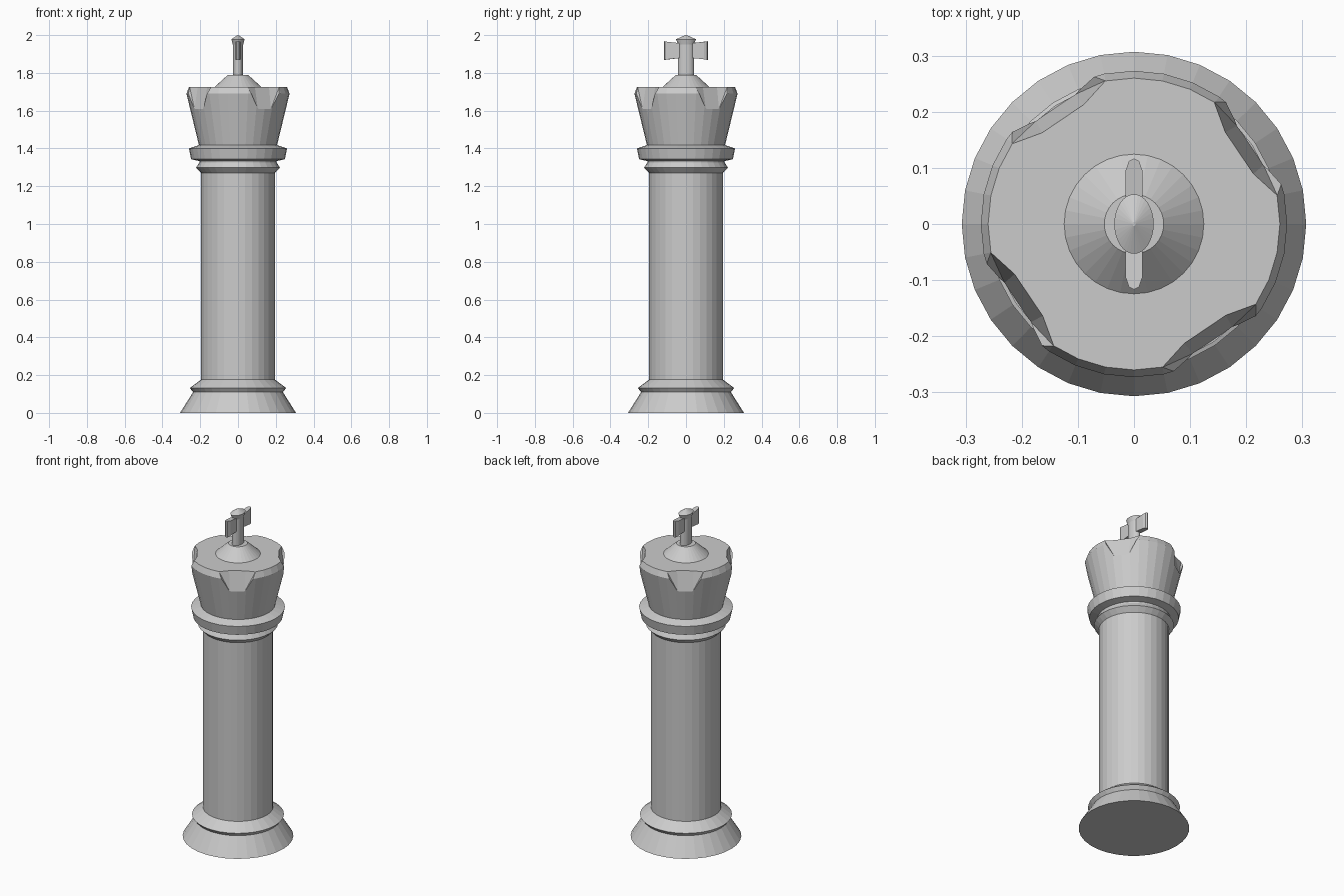
import bpy
import bmesh
from math import cos, sin, pi, radians

cube = bpy.data.objects.get("Cube")
if cube:
    bpy.data.objects.remove(cube, do_unlink=True)

SIDES = 32
GREY = (0.6, 0.6, 0.6, 1)
stone = bpy.data.materials.new("plain grey")
stone.use_nodes = True
stone.diffuse_color = GREY
stone.node_tree.nodes["Principled BSDF"].inputs["Base Color"].default_value = GREY


def finish(name, bm):
    """Turn a bmesh into a flat-shaded object."""
    bmesh.ops.recalc_face_normals(bm, faces=bm.faces)
    mesh = bpy.data.meshes.new(name)
    bm.to_mesh(mesh)
    bm.free()
    mesh.materials.append(stone)
    obj = bpy.data.objects.new(name, mesh)
    bpy.context.collection.objects.link(obj)
    return obj


def lathe(name, profile, sx=1, sy=1):
    """Stack rings of (radius, height), stretched by sx and sy, and cap the ends."""
    bm = bmesh.new()
    rings = []
    for r, z in profile:
        rings.append([bm.verts.new((r * sx * cos(2 * pi * i / SIDES),
                                    r * sy * sin(2 * pi * i / SIDES), z))
                      for i in range(SIDES)])
    for low, high in zip(rings, rings[1:]):
        for i in range(SIDES):
            j = (i + 1) % SIDES
            bm.faces.new((low[i], low[j], high[j], high[i]))
    bm.faces.new(rings[0][::-1])
    bm.faces.new(rings[-1])
    return finish(name, bm)


# Body from the floor up
lathe("base", [(0.307, 0), (0.238, 0.11), (0.255, 0.132), (0.195, 0.177)])
lathe("column", [(0.195, 0.17), (0.195, 1.28)])
lathe("lower_collar", [(0.193, 1.268), (0.222, 1.298), (0.205, 1.325), (0.205, 1.345)])
lathe("upper_collar", [(0.205, 1.333), (0.248, 1.343), (0.26, 1.40), (0.205, 1.418)])
crown = lathe("crown", [(0.205, 1.41), (0.273, 1.69), (0.26, 1.725)])

# Four sloping notches cut into the crown rim
bm = bmesh.new()
for k in range(4):
    a = radians(34 + 90 * k)
    verts = []
    for r, w, z in [(0.226, 0.045, 1.727), (0.24, 0.102, 1.727), (0.33, 0.13, 1.727),
                    (0.25, 0.042, 1.61), (0.33, 0.07, 1.61)]:
        for s in (-w, w):
            verts.append(bm.verts.new((r * cos(a) - s * sin(a), r * sin(a) + s * cos(a), z)))
    bmesh.ops.convex_hull(bm, input=verts)
cutter = finish("notch_cutter", bm)
cutter.hide_render = True
cutter.hide_viewport = True
cut = crown.modifiers.new("notches", "BOOLEAN")
cut.operation = "DIFFERENCE"
cut.solver = "EXACT"
cut.object = cutter

# Finial
lathe("crown_cone", [(0.13, 1.72), (0.053, 1.79)])
lathe("cross_post", [(0.042, 1.785), (0.042, 1.95), (0.053, 1.978), (0.004, 2.0)], sx=0.66)

# Cross arms: flared blades with rounded edges, mirrored front to back
for name, side in (("front_arm", -1), ("back_arm", 1)):
    bm = bmesh.new()
    outline = [(-0.016, 0), (-0.015, 0.095), (-0.009, 0.112), (0, 0.117),
               (0.009, 0.112), (0.015, 0.095), (0.016, 0)]
    loops = []
    for sign in (-1, 1):
        loops.append([bm.verts.new((x, y * side,
                                    1.918 + sign * (0.036 + 0.014 * max(0, y - 0.04) / 0.077)))
                      for x, y in outline])
    n = len(outline)
    for i in range(n):
        j = (i + 1) % n
        bm.faces.new((loops[0][i], loops[0][j], loops[1][j], loops[1][i]))
    bm.faces.new(loops[0])
    bm.faces.new(loops[1])
    finish(name, bm)
